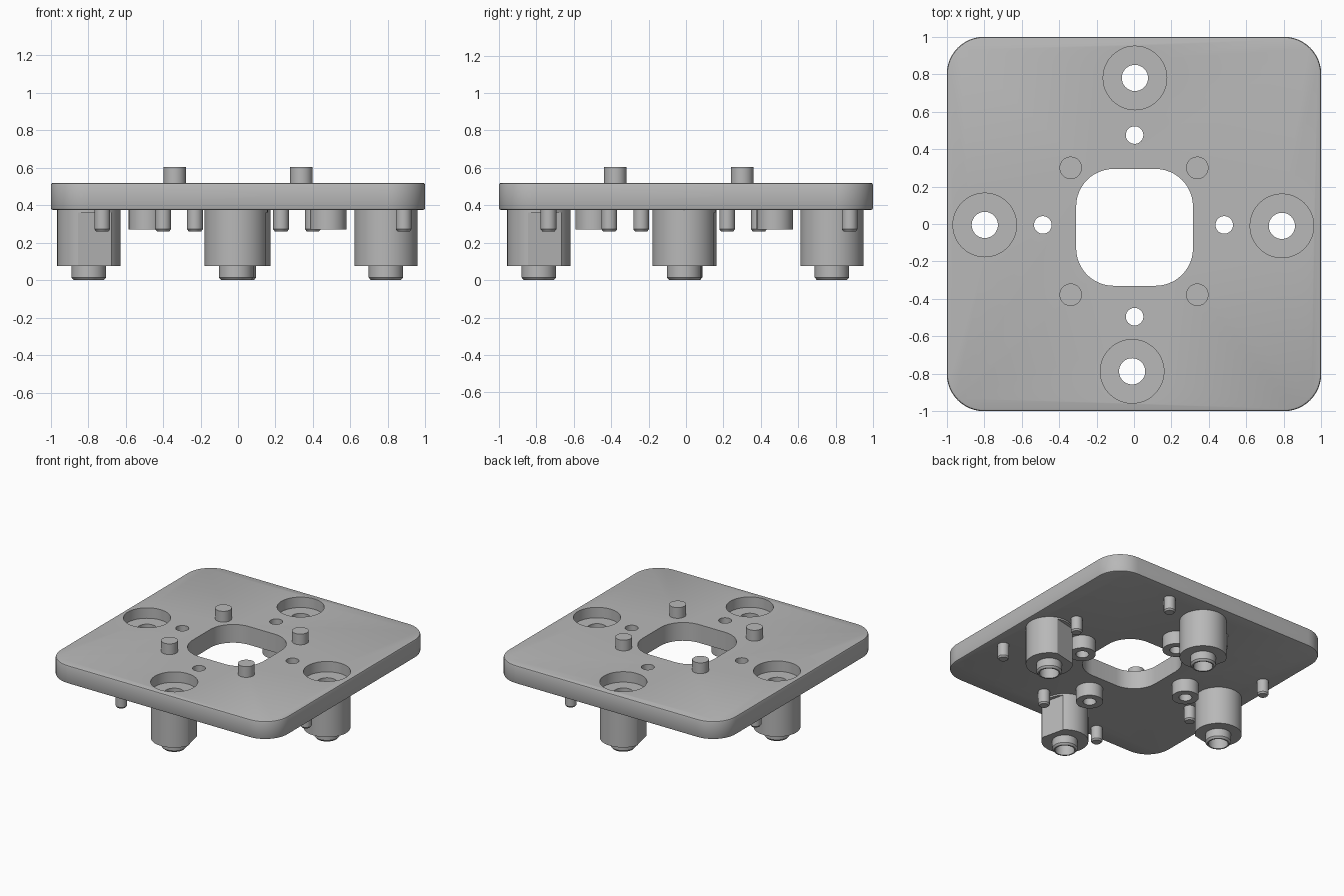
import bpy, bmesh
from math import pi, sin, cos, radians
from mathutils import Matrix, Vector

if "Cube" in bpy.data.objects:
    bpy.data.objects.remove(bpy.data.objects["Cube"])

grey = bpy.data.materials.new("plain grey")
grey.use_nodes = True
colour = (0.48, 0.48, 0.48, 1)
grey.diffuse_color = colour
grey.node_tree.nodes["Principled BSDF"].inputs["Base Color"].default_value = colour

PLATE_BOTTOM, PLATE_TOP = 0.375, 0.52
CENTRE = Vector((0, -0.01))


def make(name, bm):
    mesh = bpy.data.meshes.new(name)
    bmesh.ops.recalc_face_normals(bm, faces=bm.faces)
    bm.to_mesh(mesh)
    bm.free()
    mesh.materials.append(grey)
    obj = bpy.data.objects.new(name, mesh)
    bpy.context.collection.objects.link(obj)
    return obj


def prism(name, outline, z0, z1):
    bm = bmesh.new()
    base = bm.faces.new([bm.verts.new((x, y, z0)) for x, y in outline])
    top = bmesh.ops.extrude_face_region(bm, geom=[base])["geom"]
    bmesh.ops.translate(bm, vec=(0, 0, z1 - z0),
                        verts=[v for v in top if isinstance(v, bmesh.types.BMVert)])
    return make(name, bm)


def rounded_square(half, radius, cx=0, cy=0, steps=12):
    points = []
    for q in range(4):
        a = pi / 4 + q * pi / 2
        k = (half - radius) * 2 ** 0.5
        for i in range(steps + 1):
            t = q * pi / 2 + i * pi / 2 / steps
            points.append((cx + k * cos(a) + radius * cos(t), cy + k * sin(a) + radius * sin(t)))
    return points


def disc(name, p, r, z0, z1, n=48):
    ring = [(p[0] + r * cos(2 * pi * i / n), p[1] + r * sin(2 * pi * i / n)) for i in range(n)]
    return prism(name, ring, z0, z1)


def lathe(name, p, profile, closed, n=48):
    # Spin a (radius, height) profile about a vertical axis at p
    bm = bmesh.new()
    verts = [bm.verts.new((r, 0, z)) for r, z in profile]
    edges = [bm.edges.new(pair) for pair in zip(verts, verts[1:])]
    if closed:
        edges.append(bm.edges.new((verts[-1], verts[0])))
    bmesh.ops.spin(bm, geom=verts + edges, angle=2 * pi, steps=n, axis=(0, 0, 1), cent=(0, 0, 0))
    bmesh.ops.remove_doubles(bm, verts=bm.verts, dist=0.0001)
    bmesh.ops.translate(bm, vec=(p[0], p[1], 0), verts=bm.verts)
    return make(name, bm)


def apply_all(obj):
    deps = bpy.context.evaluated_depsgraph_get()
    mesh = bpy.data.meshes.new_from_object(obj.evaluated_get(deps))
    obj.modifiers.clear()
    obj.data = mesh


def cut(obj, cutter):
    mod = obj.modifiers.new("cut", "BOOLEAN")
    mod.operation, mod.solver, mod.object = "DIFFERENCE", "EXACT", cutter
    apply_all(obj)
    bpy.data.objects.remove(cutter)


def around(x, y):
    # Four positions a quarter turn apart
    return [CENTRE + Matrix.Rotation(q * pi / 2, 2) @ Vector((x, y)) for q in range(4)]


# Plate with softened rim
plate = prism("plate", rounded_square(1, 0.2), PLATE_BOTTOM, PLATE_TOP)
bevel = plate.modifiers.new("rim", "BEVEL")
bevel.width, bevel.segments, bevel.limit_method = 0.012, 2, "ANGLE"
bevel.angle_limit = radians(60)
apply_all(plate)
cut(plate, prism("window_cutter", rounded_square(0.312, 0.2, 0.003, -0.018), 0.2, 0.7))
parts = [plate]

post_spots = [(0.79, -0.01), (0.005, 0.78), (-0.797, -0.005), (-0.01, -0.787)]
hole_spots = [(0.482, -0.005), (0.003, 0.475), (-0.487, -0.005), (0.003, -0.495)]
sides = ["left", "back", "right", "front"]

# Main posts: counterbore, screw hole, hollow stem with one flat side
for i, (side, p) in enumerate(zip(sides, post_spots)):
    cut(plate, disc("counterbore_cutter", p, 0.17, 0.437, 0.7))
    cut(plate, disc("screw_cutter", p, 0.07, 0.2, 0.7))
    post = lathe(side + "_post", p, [(0.07, 0), (0.08, 0), (0.092, 0.014), (0.092, 0.075),
                                     (0.169, 0.075), (0.169, PLATE_BOTTOM),
                                     (0.07, PLATE_BOTTOM)], True)
    flat = prism("flat_cutter", [(0.142, -0.3), (0.4, -0.3), (0.4, 0.3), (0.142, 0.3)], 0.03, 0.362)
    turn = Matrix.Rotation(radians(103 + 90 * i), 4, "Z")
    flat.data.transform(Matrix.Translation((p[0], p[1], 0)) @ turn)
    cut(post, flat)
    parts.append(post)

# Short bosses around the small holes
for side, p in zip(sides, hole_spots):
    cut(plate, disc("small_hole_cutter", p, 0.047, 0.2, 0.7, 32))
    parts.append(lathe(side + "_boss", p, [(0.047, 0.27), (0.097, 0.27), (0.097, PLATE_BOTTOM),
                                           (0.047, PLATE_BOTTOM)], True, 32))

# Pegs on the top
for x in (-0.338, 0.338):
    for y in (-0.378, 0.3):
        parts.append(disc("top_peg", (x, y), 0.06, 0.5, 0.605, 32))

# Chamfered pins below
for p in around(0.4, 0.885) + around(0.725, 0.23):
    parts.append(lathe("lower_pin", p, [(0, 0.26), (0.033, 0.26), (0.042, 0.272),
                                        (0.042, 0.38), (0, 0.38)], False, 24))

# Smooth curved walls, keep edges crisp
bpy.ops.object.select_all(action="DESELECT")
for obj in parts:
    obj.select_set(True)
bpy.context.view_layer.objects.active = plate
bpy.ops.object.shade_smooth_by_angle(angle=radians(30))
